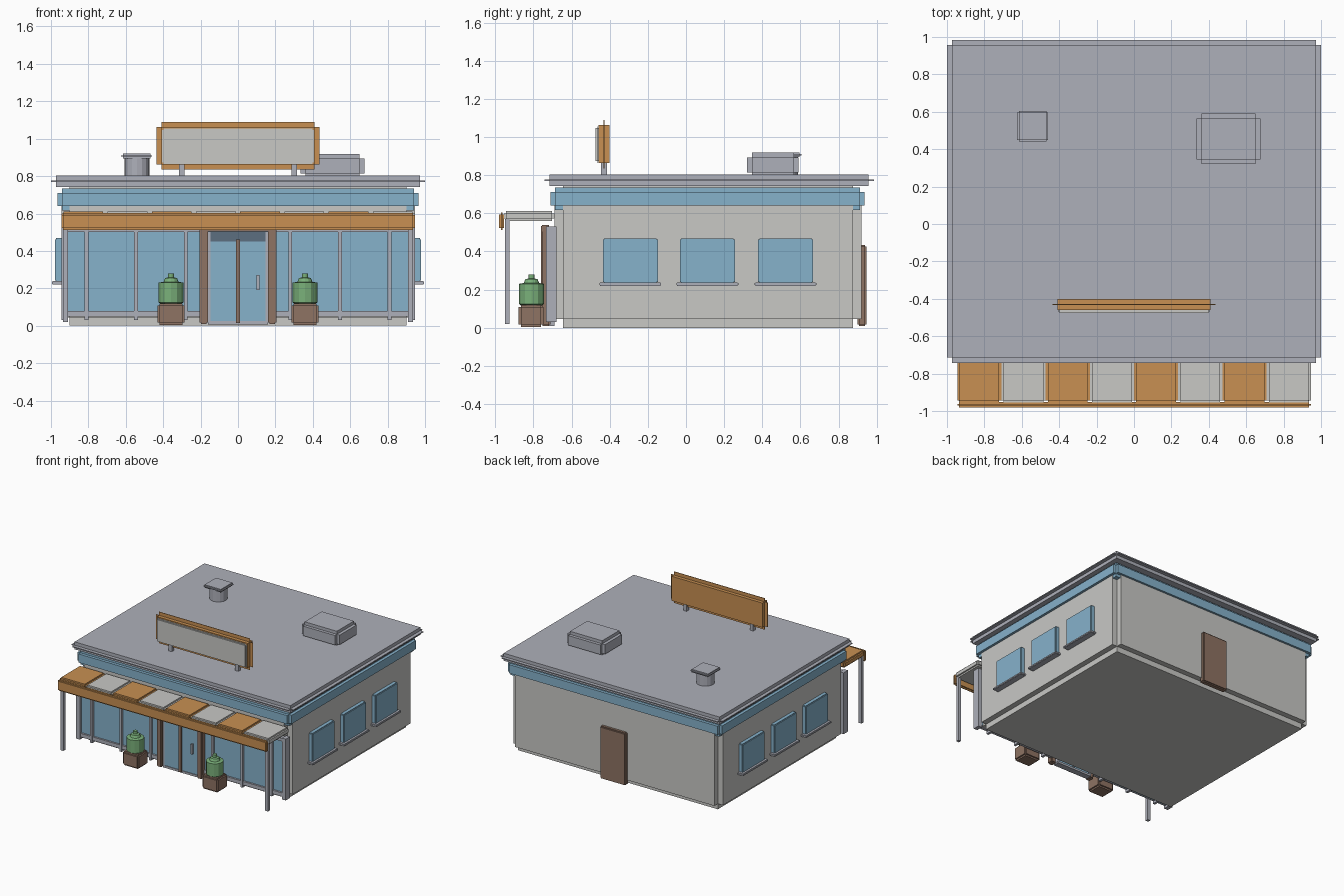
import bpy, bmesh, math
from mathutils import Matrix, Vector

if "Cube" in bpy.data.objects:
    bpy.data.objects.remove(bpy.data.objects["Cube"])


def material(name, r, g, b):
    lin = [((c / 255 + 0.055) / 1.055) ** 2.4 for c in (r, g, b)] + [1]
    m = bpy.data.materials.new(name)
    m.use_nodes = True
    m.diffuse_color = lin
    m.node_tree.nodes["Principled BSDF"].inputs["Base Color"].default_value = lin
    return m


WALL = material("pale wall", 200, 200, 197)
METAL = material("grey metal", 174, 176, 186)
ORANGE = material("orange", 200, 144, 82)
BLUE = material("blue glass", 134, 178, 203)
BROWN = material("brown", 142, 115, 99)
GREEN = material("leaf green", 122, 176, 122)
SLATE = material("dark slate", 92, 110, 128)


def finish(name, bm, mat):
    bmesh.ops.recalc_face_normals(bm, faces=bm.faces)
    me = bpy.data.meshes.new(name)
    bm.to_mesh(me)
    bm.free()
    me.materials.append(mat)
    ob = bpy.data.objects.new(name, me)
    bpy.context.collection.objects.link(ob)
    return ob


def box(name, mat, x, y, z, step=0.0):
    """Box between (min, max) pairs; step notches its edges with three crossed blocks."""
    bm = bmesh.new()
    spans = (x, y, z)
    centre = Vector([(a + b) / 2 for a, b in spans])
    size = [b - a for a, b in spans]
    for axis in range(3 if step else 1):
        dims = [s if i == axis or not step else max(s - 2 * step, 0.002)
                for i, s in enumerate(size)]
        mat4 = Matrix.Translation(centre) @ Matrix.Diagonal((*dims, 1))
        bmesh.ops.create_cube(bm, size=1, matrix=mat4)
    return finish(name, bm, mat)


def lathe(name, mat, cx, cy, profile, sides=12):
    """Turned part from (radius, height) points."""
    bm = bmesh.new()
    rings = [[bm.verts.new((cx + r * math.cos(2 * math.pi * i / sides),
                            cy + r * math.sin(2 * math.pi * i / sides), z))
              for i in range(sides)] for r, z in profile]
    for low, high in zip(rings, rings[1:]):
        for i in range(sides):
            j = (i + 1) % sides
            bm.faces.new((low[i], low[j], high[j], high[i]))
    bm.faces.new(rings[0])
    bm.faces.new(rings[-1])
    return finish(name, bm, mat)


# Building shell
box("building_body", WALL, (-.945, .945), (-.69, .92), (0, .75), .045)
box("blue_band", BLUE, (-.965, .965), (-.71, .937), (.617, .735), .024)
box("roof_slab", METAL, (-1, 1), (-.742, .985), (.742, .803), .027)

# Roof sign
box("sign_frame", ORANGE, (-.437, .437), (-.46, -.4), (.835, 1.09), .028)
box("sign_panel", WALL, (-.405, .405), (-.475, -.455), (.865, 1.055), .008)

# Roof equipment
box("air_unit", METAL, (.335, .675), (.32, .59), (.79, .918), .025)
lathe("vent_pipe", METAL, -.54, .52, [(.068, .79), (.068, .9)], 16)
box("vent_cap", METAL, (-.625, -.46), (.44, .605), (.895, .92), .009)

# Canopy
pitch = 1.89 / 8
for i in range(8):
    x0 = -.945 + i * pitch
    box(f"canopy_panel_{i + 1}", WALL if i % 2 else ORANGE,
        (x0, x0 + pitch), (-.955, -.69), (.56, .612), .012)
box("canopy_fascia", ORANGE, (-.945, .945), (-.98, -.953), (.513, .603), .01)

# Shop front
box("shop_glass", BLUE, (-.915, .915), (-.715, -.68), (.05, .52))
box("transom", SLATE, (-.16, .16), (-.735, -.7), (.45, .52))
box("door_header", BROWN, (-.205, .205), (-.76, -.72), (.505, .54), .006)
box("door_centre_post", BROWN, (-.011, .011), (-.75, -.71), (.015, .46))
box("door_threshold", METAL, (-.16, .16), (-.74, -.69), (.008, .025))
box("door_handle", METAL, (.1, .115), (-.755, -.73), (.19, .27))

for side, s in (("left", 1), ("right", -1)):
    def span(a, b):
        return tuple(sorted((s * a, s * b)))

    # Sign posts and canopy posts
    box(f"{side}_sign_post", METAL, span(.285, .315), (-.445, -.415), (.79, .88))
    box(f"{side}_canopy_post", METAL, span(.91, .935), (-.95, -.925), (.02, .57))

    # Glazing bars and sill
    for k, x in enumerate((.28, .545, .81, .928)):
        w = .017 if k == 3 else .01
        box(f"{side}_mullion_{k + 1}", METAL, span(x - w, x + w), (-.735, -.68), (.03, .53))
    box(f"{side}_glass_sill", METAL, span(.2, .935), (-.73, -.68), (.05, .08))
    box(f"{side}_glass_head", METAL, span(.2, .935), (-.73, -.68), (.5, .525))

    # Entrance
    box(f"{side}_door_post", BROWN, span(.16, .205), (-.76, -.71), (.01, .54), .008)
    box(f"{side}_door_leaf", BLUE, span(.008, .148), (-.735, -.7), (.025, .455))
    box(f"{side}_door_jamb", METAL, span(.146, .162), (-.738, -.69), (.02, .5))

    # Side windows
    for k, y in enumerate((-.292, .112, .522)):
        box(f"{side}_window_{k + 1}", BLUE, span(.93, .978),
            (y - .144, y + .144), (.235, .468), .006)
        box(f"{side}_window_sill_{k + 1}", METAL, span(.93, .995),
            (y - .162, y + .162), (.22, .238), .004)

    # Potted shrubs
    cx, cy = s * .358, -.81
    box(f"{side}_planter", BROWN, (cx - .073, cx + .073), (cy - .068, cy + .062),
        (.005, .12), .012)
    lathe(f"{side}_shrub", GREEN, cx, cy,
          [(.045, .11), (.066, .125), (.066, .23), (.04, .235), (.032, .255),
           (.016, .258), (.016, .28)])

# Back door
box("back_door", BROWN, (-.115, .115), (.9, .947), (.008, .435), .008)
